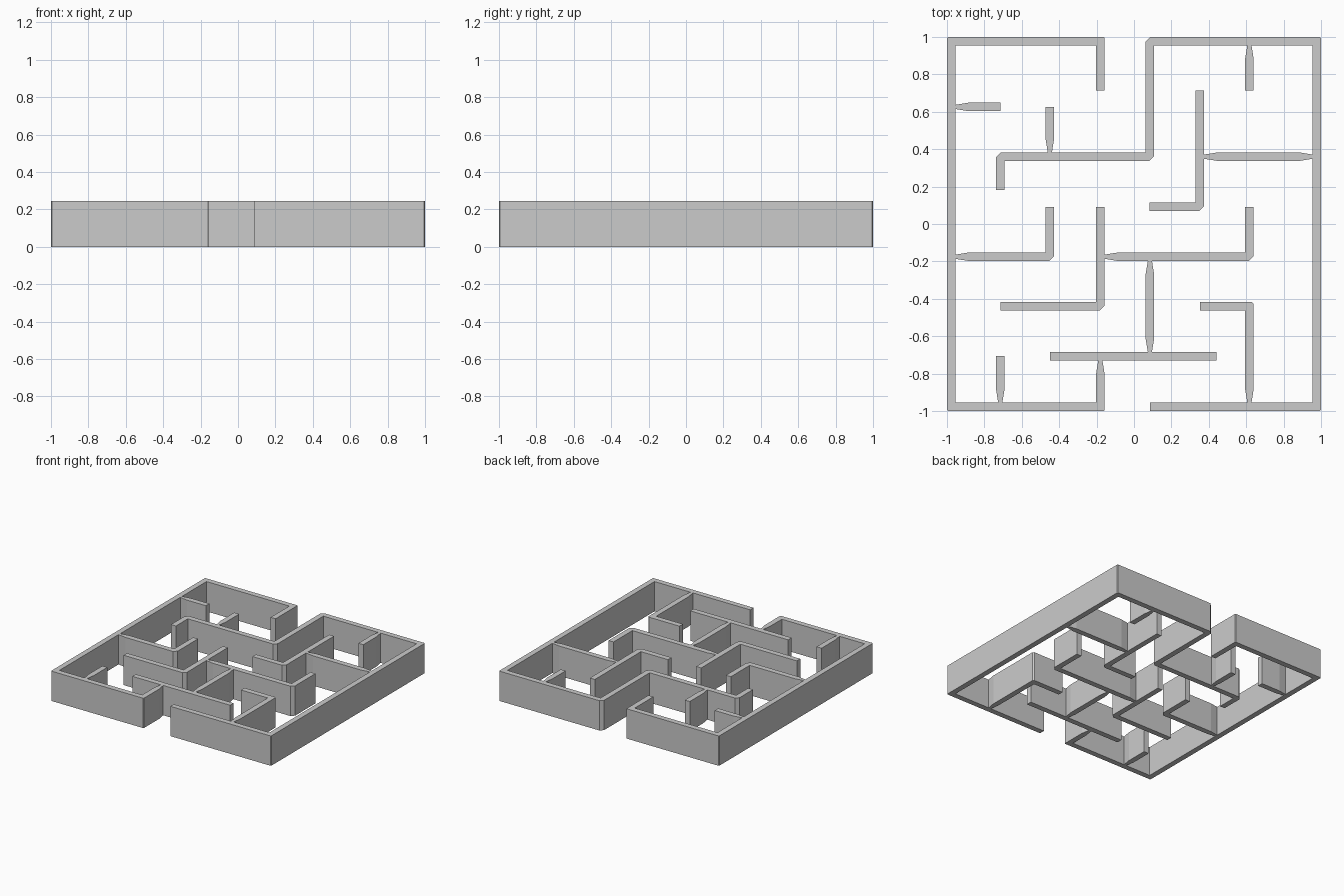
import bpy, bmesh
from mathutils import Vector

if "Cube" in bpy.data.objects:
    bpy.data.objects.remove(bpy.data.objects["Cube"])

H, R = 0.245, 0.0225        # wall height, half thickness
TIP, TAPER = 0.011, 0.07    # half thickness and length of tapered T joints


def wall(name, pts, t_start=False, t_end=False, chamfer=0.025):
    """Sweep a wall along a centre-line with chamfered outer corners and tapered T ends."""
    p = [Vector(q) for q in pts]
    sections = []           # (left, right) points across the wall

    def pair(c, d, r):
        n = Vector((-d.y, d.x)) * r
        sections.append((c + n, c - n))

    d = (p[1] - p[0]).normalized()
    pair(p[0], d, TIP if t_start else R)
    if t_start:
        pair(p[0] + d * TAPER, d, R)
    for i in range(1, len(p) - 1):
        a = (p[i] - p[i - 1]).normalized()
        b = (p[i + 1] - p[i]).normalized()
        inner = p[i] + (b - a) * R
        corner = p[i] - (b - a) * R
        c = 0.006 if abs(p[i].x) > 0.9 else chamfer
        for outer in (corner - a * c, corner + b * c):
            left_turn = a.x * b.y - a.y * b.x > 0
            sections.append((inner, outer) if left_turn else (outer, inner))
    d = (p[-1] - p[-2]).normalized()
    if t_end:
        pair(p[-1] - d * TAPER, d, R)
    pair(p[-1], d, TIP if t_end else R)

    bm = bmesh.new()
    rings = []
    for l, r in sections:
        rings.append([bm.verts.new((q.x, q.y, z))
                      for q, z in ((l, 0), (r, 0), (r, H), (l, H))])
    for s, e in zip(rings, rings[1:]):
        for k in range(4):
            m = (k + 1) % 4
            bm.faces.new((s[k], s[m], e[m], e[k]))
    # caps hidden inside T joints are left out
    if not t_start:
        bm.faces.new(rings[0][::-1])
    if not t_end:
        bm.faces.new(rings[-1])
    bmesh.ops.remove_doubles(bm, verts=bm.verts[:], dist=0.0005)
    bmesh.ops.recalc_face_normals(bm, faces=bm.faces[:])
    me = bpy.data.meshes.new(name)
    bm.to_mesh(me)
    bm.free()
    ob = bpy.data.objects.new(name, me)
    bpy.context.collection.objects.link(ob)


E = 1 - R                                    # outer wall centre-line
X = [-0.715, -0.45, -0.18, 0.085, 0.352, 0.617]   # inner column lines
Y = [-0.707, -0.44, -0.175, 0.092, 0.36, 0.626]   # inner row lines

# outer walls, each running on into the maze
wall("left_outer_wall", [(X[2], 0.713), (X[2], E), (-E, E), (-E, -E), (X[2], -E),
                         (X[2], Y[0] - R)], t_end=True, chamfer=0.004)
wall("right_outer_wall", [(X[0], 0.183), (X[0], Y[4]), (X[3], Y[4]), (X[3], E),
                          (E, E), (E, -E), (0.085, -E)])

# bent inner walls
wall("upper_right_hook", [(X[4], 0.713), (X[4], Y[3]), (0.083, Y[3])])
wall("left_hook", [(X[1], Y[3]), (X[1], Y[2]), (-E + R, Y[2])], t_end=True)
wall("middle_hook", [(X[2], Y[3]), (X[2], Y[1]), (X[0], Y[1])])
wall("centre_hook", [(X[2] + R, Y[2]), (X[5], Y[2]), (X[5], Y[3])], t_start=True)
wall("lower_right_hook", [(X[4], Y[1]), (X[5], Y[1]), (X[5], -E + R)], t_end=True,
     chamfer=0.01)

# straight inner walls
wall("lower_link", [(X[3], Y[2] - R), (X[3], Y[0] + R)], True, True)
wall("lower_bar", [(X[1], Y[0]), (0.44, Y[0])])
wall("lower_left_stub", [(X[0], Y[0]), (X[0], -E + R)], t_end=True)
wall("upper_left_stub", [(-E + R, Y[5]), (X[0], Y[5])], t_start=True)
wall("upper_stub", [(X[1], Y[5]), (X[1], Y[4] + R)], t_end=True)
wall("right_link", [(X[4] + R, Y[4]), (E - R, Y[4])], True, True)
wall("top_right_stub", [(X[5], E - R), (X[5], 0.713)], t_start=True)
